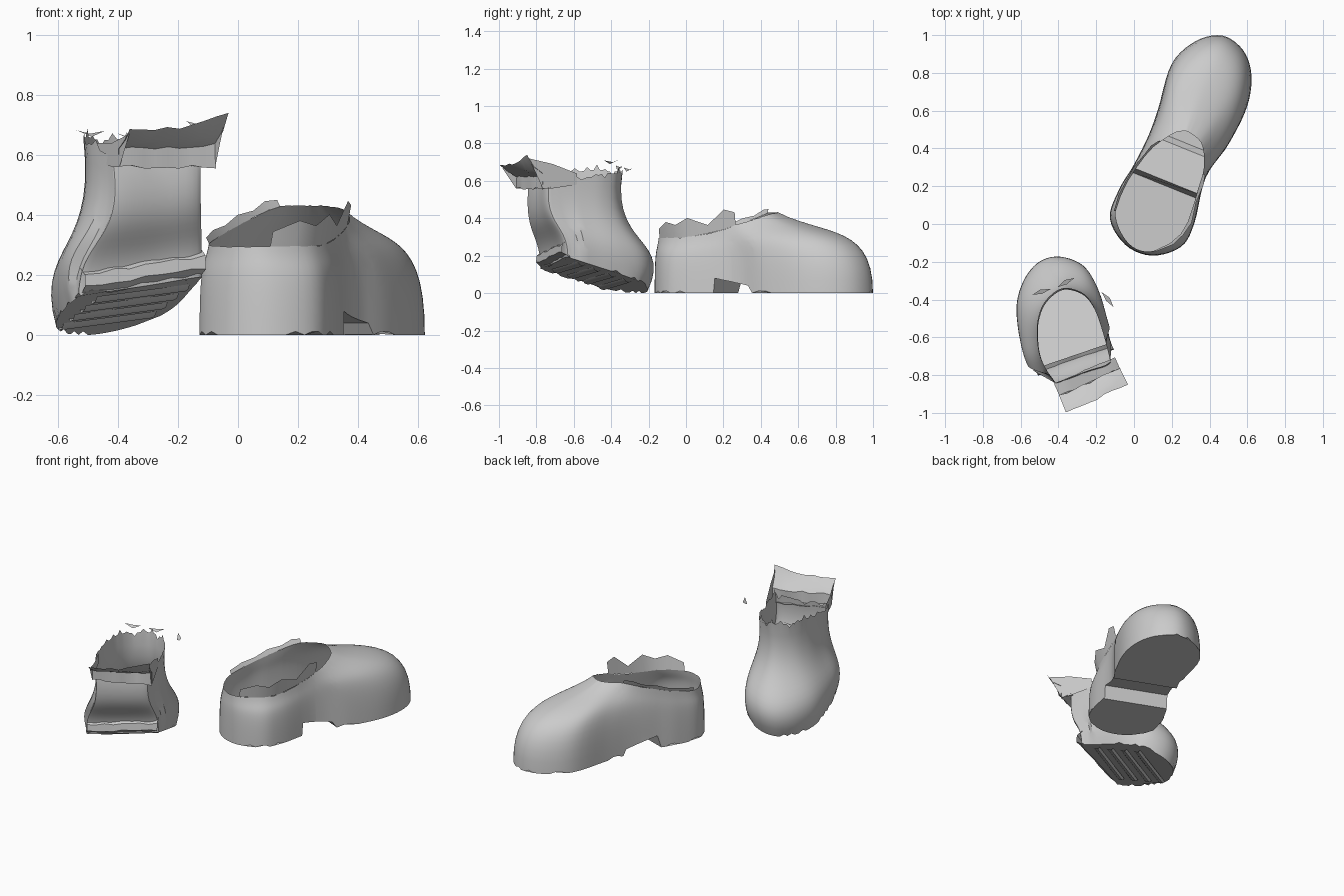
import bpy, bmesh, math, random
from mathutils import Vector, Matrix

cube = bpy.data.objects.get("Cube")
if cube:
    bpy.data.objects.remove(cube)
random.seed(4)

grey = bpy.data.materials.new("plain grey")
grey.use_nodes = True
GREY = (0.6, 0.6, 0.6, 1)
grey.diffuse_color = GREY
grey.node_tree.nodes["Principled BSDF"].inputs["Base Color"].default_value = GREY


def add_object(name, bm, frame, sharp=40):
    """Turn a bmesh into a smooth shaded object placed in a shoe's frame."""
    bm.transform(frame)
    bmesh.ops.recalc_face_normals(bm, faces=bm.faces)
    mesh = bpy.data.meshes.new(name)
    bm.to_mesh(mesh)
    bm.free()
    mesh.materials.append(grey)
    obj = bpy.data.objects.new(name, mesh)
    bpy.context.collection.objects.link(obj)
    bpy.ops.object.select_all(action='DESELECT')
    obj.select_set(True)
    bpy.context.view_layer.objects.active = obj
    bpy.ops.object.shade_smooth_by_angle(angle=math.radians(sharp))
    return obj


def smooth_loop(points, steps=5):
    """Closed Catmull-Rom curve through the points."""
    out, n = [], len(points)
    for i in range(n):
        a, b, c, d = (Vector(points[(i + k) % n]) for k in (-1, 0, 1, 2))
        for s in range(steps):
            t = s / steps
            out.append(0.5 * (2 * b + (c - a) * t + (2 * a - 5 * b + 4 * c - d) * t * t
                              + (3 * b - a - 3 * c + d) * t ** 3))
    return out


def bezier(a, b, c, d, t):
    s = 1 - t
    return a * s ** 3 + b * 3 * s * s * t + c * 3 * s * t * t + d * t ** 3


def shell(rows, ground, rise, pull, bulge, ragged, rings=14):
    """Loft from the sole outline to the rim, and close the sole."""
    bm = bmesh.new()
    columns = []
    for i, (u, v, ru, rv, rz) in enumerate(smooth_loop(rows)):
        base = Vector((u, v, ground(u, v)))
        rim = Vector((ru, rv, rz))
        span = rim.z - base.z
        low = base.copy()
        if u > -0.15:
            low.x *= bulge[0] if u > 0 else 1
            low.y *= bulge[1]
        low.z += span * rise[0]
        high = base.lerp(rim, pull)
        high.z = base.z + span * rise[1]
        column = [bm.verts.new(bezier(base, low, high, rim, k / rings)) for k in range(rings + 1)]
        # worn sole edge and torn rim
        column[0].co.z += random.choice((0, 0, 0.012))
        if i % 3 == 0:
            column[-1].co.z += random.uniform(-ragged, ragged)
        columns.append(column)
    for a, b in zip(columns, columns[1:] + columns[:1]):
        for k in range(rings):
            bm.faces.new((a[k], a[k + 1], b[k + 1], b[k]))
    bm.faces.new([c[0] for c in columns])
    return bm


def sheet(rows):
    """Open sheet joining equally long rows of points."""
    bm = bmesh.new()
    grid = [[bm.verts.new(p) for p in row] for row in rows]
    for a, b in zip(grid, grid[1:]):
        for i in range(len(a) - 1):
            bm.faces.new((a[i], a[i + 1], b[i + 1], b[i]))
    return bm


# Clog: outline of the sole (u, v) and matching rim (u, v, z), from the toe round
clog_frame = Matrix(((0.375, 0.927, 0, 0), (0.927, -0.375, 0, 0), (0, 0, 1, 0), (0, 0, 0, 1)))
clog_rows = [
    (1.1, .06, .56, .08, .43), (1.07, .19, .55, .13, .425), (.965, .28, .53, .17, .415),
    (.8, .322, .48, .205, .395), (.58, .306, .4, .235, .37), (.37, .26, .3, .245, .335),
    (.12, .295, .12, .26, .3), (-.02, .275, 0, .23, .295), (-.12, .15, -.105, .13, .295),
    (-.12, 0, -.105, .01, .295), (-.02, -.13, 0, -.105, .3), (.14, -.142, .14, -.12, .33),
    (.28, -.12, .28, -.1, .37), (.45, -.105, .4, -.065, .41), (.61, -.11, .47, -.025, .43),
    (.86, -.133, .53, .02, .43), (1.02, -.06, .55, .05, .43)]
bm = shell(clog_rows, lambda u, v: 0.0, (.85, .71), .48, (1, 1), .003)
# raised arch between the heel block and the front sole
for cut in (.25, .275, .37, .47, .5):
    bmesh.ops.bisect_plane(bm, geom=bm.verts[:] + bm.edges[:] + bm.faces[:],
                           plane_co=(cut, 0, 0), plane_no=(1, 0, 0))
for vert in bm.verts:
    if .27 < vert.co.x < .485:
        vert.co.z = max(vert.co.z, .08 - .2 * (vert.co.x - .27))
add_object("clog", bm, clog_frame)


def torn_edge(name, rim, frame, height, lean):
    """Ragged flaps standing on part of a rim."""
    low = [Vector(p) for p in rim]
    top = []
    for i, p in enumerate(low):
        lift = random.uniform(.6, 1) * height if i % 2 else random.uniform(.35, .6) * height
        top.append(p + Vector((0, lean * lift, lift)))
    add_object(name, sheet([low, top]), frame)


rim = [p[2:] for p in smooth_loop(clog_rows)]
torn_edge("clog_torn_lining_outer", rim[21:42:3], clog_frame, .12, .2)
torn_edge("clog_torn_lining_inner", rim[51:70:3], clog_frame, .04, -.5)

# Boot: tipped forward on its toe, cut straight across the back
boot_frame = Matrix(((-.41, .91, 0, -.36), (.91, .41, 0, -.5), (0, 0, 1, 0), (0, 0, 0, 1)))
boot_rows = [
    (.3, 0, .155, .02, .65), (.28, .1, .14, .08, .65), (.2, .185, .08, .14, .64),
    (.08, .205, 0, .16, .64), (-.08, .185, -.1, .155, .62), (-.19, .168, -.27, .13, .64),
    (-.225, .145, -.31, .105, .62), (-.205, -.02, -.3, -.02, .6), (-.19, -.245, -.29, -.175, .6),
    (-.165, -.268, -.265, -.2, .6), (-.07, -.265, -.13, -.21, .64), (.05, -.24, 0, -.17, .65),
    (.17, -.19, .08, -.12, .66), (.26, -.1, .13, -.06, .65)]


def boot_ground(u, v):
    return max(0, .1 - .33 * u + .12 * v)


bm = shell(boot_rows, boot_ground, (.44, .37), 1.5, (1.48, 1.27), .03)
add_object("boot", bm, boot_frame, 30)

# Folded collar flaring out behind the boot
profile = [(-.29, .57), (-.36, .56), (-.36, .62), (-.41, .645), (-.455, .685)]
collar = []
for u, z in profile:
    row = []
    for i in range(9):
        v = -.2 + .044 * i
        flare = max(0, z - .6)
        row.append((u + random.uniform(-.006, .006), v * (1 + flare * .3),
                    z + flare * (.65 * (i / 8) ** 3) + random.uniform(-.006, .006)))
    collar.append(row)
add_object("boot_collar", sheet(collar), boot_frame)

# Side wings joining the collar to the shaft
for name, v, top in (("collar_wing_left", .15, .72), ("collar_wing_right", -.2, .67)):
    wing = [[(-.16, v, .58), (-.3, v, .56), (-.36, v, .56)],
            [(-.16, v, .64), (-.3, v, top - .03), (-.44, v, top)]]
    add_object(name, sheet(wing), boot_frame)

# Lip of the sole sticking out below the flat back
lip = []
for du, dz in ((.01, .09), (-.025, .07), (-.03, .03), (.01, 0)):
    row = []
    for i in range(9):
        v = -.26 + .053 * i
        u = -.185 - .04 * i / 8
        row.append((u + du, v, boot_ground(u, v) + dz + random.uniform(-.006, .006)))
    lip.append(row)
add_object("boot_sole_lip", sheet(lip), boot_frame)

# Tread ribs under the boot
for i in range(4):
    u = -.13 + .09 * i
    rib = [[(u + du, v, boot_ground(u + du, v) - dz) for v in (-.19, -.06, .06, .15)]
           for du, dz in ((-.025, 0), (-.01, .012), (.01, .012), (.025, 0))]
    add_object("boot_tread_rib", sheet(rib), boot_frame)

# Loose shreds by the boot's rim
for x, y, z, turn in ((-.49, -.36, .67, .3), (-.14, -.4, .7, -.9), (-.36, -.31, .66, .5)):
    place = Matrix.Translation((x, y, z)) @ Matrix.Rotation(turn, 4, 'Z')
    shred = sheet([[(-.05, 0, .012), (0, .015, 0)], [(0, -.01, -.01), (.05, 0, .01)]])
    add_object("torn_shred", shred, place)
